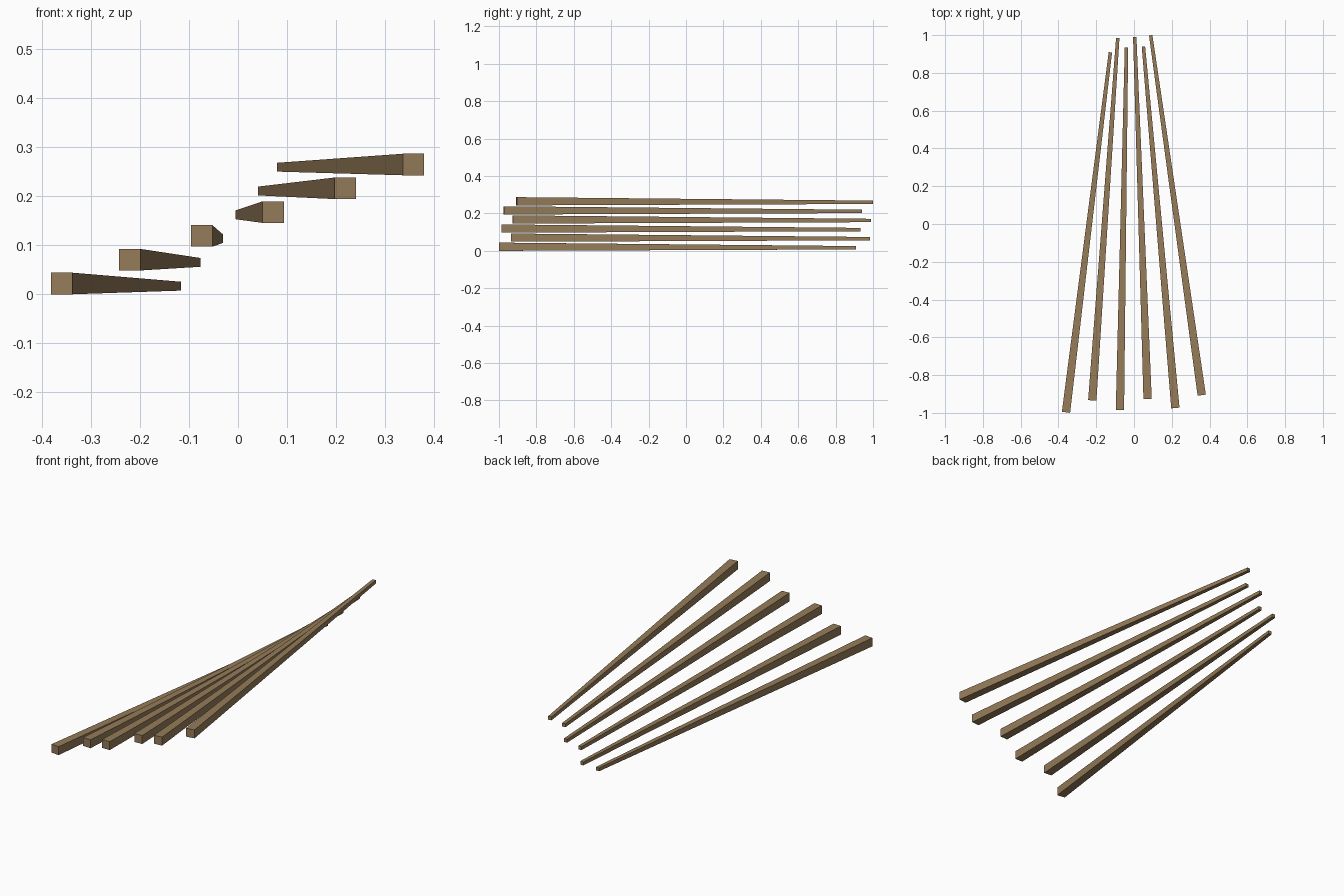
import bpy, bmesh
from mathutils import Vector

if "Cube" in bpy.data.objects:
    bpy.data.objects.remove(bpy.data.objects["Cube"])

wood = bpy.data.materials.new("wood")
wood.diffuse_color = (0.30, 0.20, 0.10, 1)
wood.use_nodes = True
wood.node_tree.nodes["Principled BSDF"].inputs["Base Color"].default_value = wood.diffuse_color

FRONT_SIZE, BACK_SIZE = 0.044, 0.018
STEP = 0.0486  # rise from one beam to the next


def tapered_beam(name, front, back):
    """Square beam between two end centres, ends cut square to its plan direction."""
    front, back = Vector(front), Vector(back)
    along = (back - front).to_2d().normalized()
    side = Vector((along.y, -along.x, 0))
    up = Vector((0, 0, 1))
    bm = bmesh.new()
    bmesh.ops.create_cube(bm, size=1)
    for v in bm.verts:
        c = v.co.copy()
        centre, size = (front, FRONT_SIZE) if c.y < 0 else (back, BACK_SIZE)
        v.co = centre + (side * c.x + up * c.z) * size
    bmesh.ops.recalc_face_normals(bm, faces=bm.faces)
    mesh = bpy.data.meshes.new(name)
    bm.to_mesh(mesh)
    bm.free()
    mesh.materials.append(wood)
    bpy.context.collection.objects.link(bpy.data.objects.new(name, mesh))


# Plan positions: front x, front y, back x, back y
beams = [
    (-0.360, -0.997, -0.125, 0.909),
    (-0.221, -0.934, -0.086, 0.984),
    (-0.0745, -0.985, -0.040, 0.934),
    (0.072, -0.927, 0.004, 0.990),
    (0.219, -0.974, 0.050, 0.939),
    (0.3585, -0.906, 0.0885, 0.999),
]

# Fan of beams, each one a step higher than the last
for i, (fx, fy, bx, by) in enumerate(beams):
    z = i * STEP
    tapered_beam(f"beam_{i + 1}", (fx, fy, z + 0.022), (bx, by, z + 0.0165))
